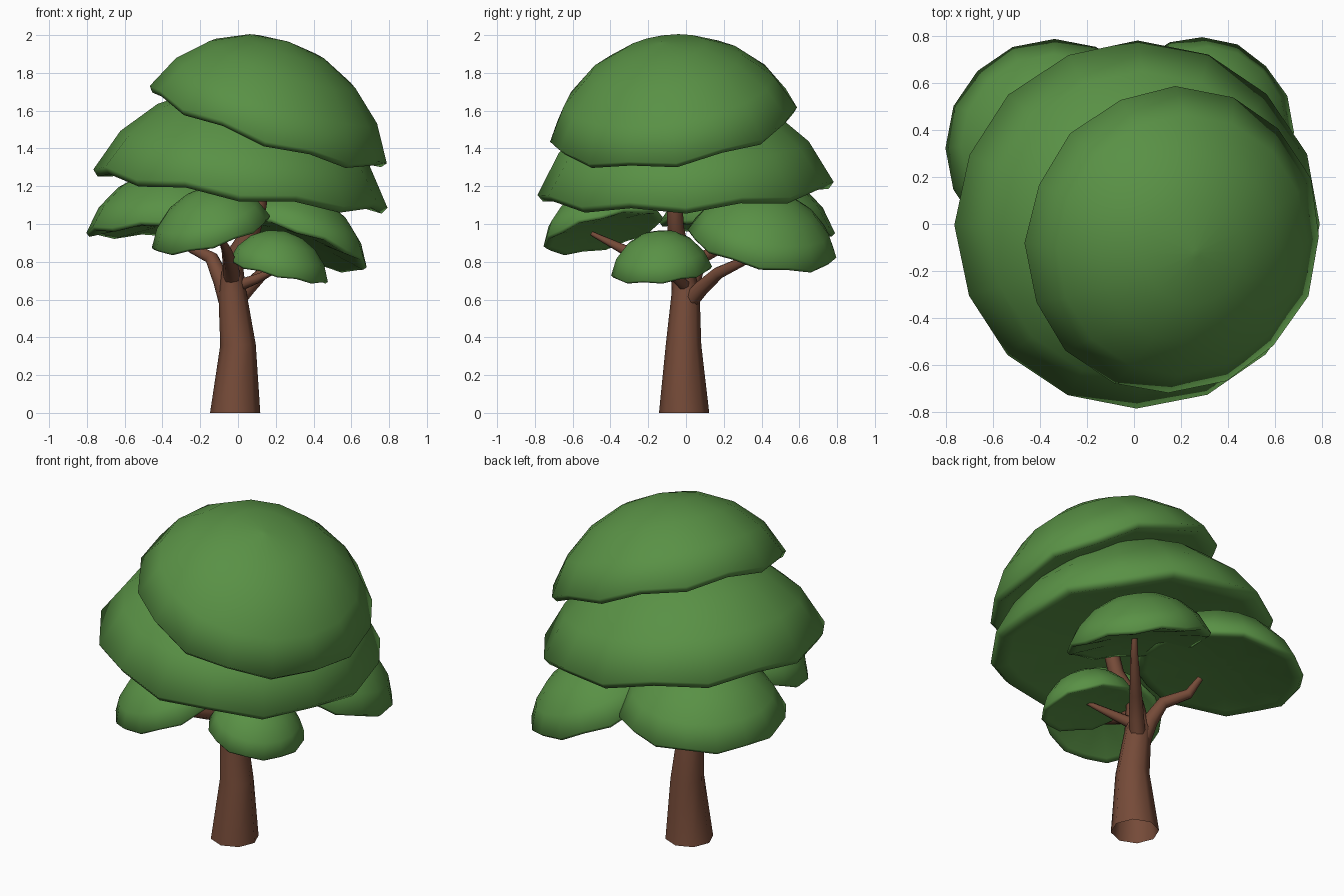
import bpy, bmesh, math
from mathutils import Vector

if "Cube" in bpy.data.objects:
    bpy.data.objects.remove(bpy.data.objects["Cube"])


def material(name, rgb):
    m = bpy.data.materials.new(name)
    m.diffuse_color = (*rgb, 1)
    m.use_nodes = True
    m.node_tree.nodes["Principled BSDF"].inputs["Base Color"].default_value = m.diffuse_color
    return m


GREEN = material("leaf green", (0.1, 0.283, 0.06))
BROWN = material("bark brown", (0.18, 0.07, 0.04))


def skin(name, rings, mat, angle, foot=True):
    """Join equal rings of points into a smooth-shaded body."""
    bm = bmesh.new()
    loops = [[bm.verts.new(p) for p in ring] for ring in rings]
    n = len(loops[0])
    for a, b in zip(loops, loops[1:]):
        for i in range(n):
            j = (i + 1) % n
            bm.faces.new((a[i], a[j], b[j], b[i]))
    if foot:
        bm.faces.new(loops[0][::-1])
    bm.faces.new(loops[-1])
    bmesh.ops.recalc_face_normals(bm, faces=bm.faces)
    mesh = bpy.data.meshes.new(name)
    bm.to_mesh(mesh)
    bm.free()
    mesh.materials.append(mat)
    ob = bpy.data.objects.new(name, mesh)
    bpy.context.collection.objects.link(ob)
    bpy.ops.object.select_all(action='DESELECT')
    ob.select_set(True)
    bpy.context.view_layer.objects.active = ob
    bpy.ops.object.shade_smooth_by_angle(angle=math.radians(angle))
    return ob


def canopy(name, centre, r, h, slope, sides=16):
    """Tilted leaf cap: spherical top, zigzag rim, thin lip, slightly hollow underside."""
    # underside centre -> lip -> rim: (radius, height, zigzag)
    prof = [(0.05 * r, 0.03 * r, 0), (0.5 * r, 0.02 * r, 0.2), (0.87 * r, -0.03 * r, 1),
            (0.965 * r, -0.045 * r, 1), (r, 0, 1)]
    ball = (r * r + h * h) / (2 * h)
    rim = math.acos((ball - h) / ball)
    for f in (0.76, 0.51, 0.27, 0.02):
        prof.append((ball * math.sin(rim * f), ball * math.cos(rim * f) - ball + h, 0))
    axis = Vector((-slope[0], -slope[1], 1)).normalized()
    q = Vector((0, 0, 1)).rotation_difference(axis)
    rings = []
    for pr, pz, wave in prof:
        # the crown leans less than the rim does
        lean = Vector((axis.x, axis.y * 0.3, 0)) * -0.28 * max(pz, 0)
        ring = []
        for i in range(sides):
            a = math.tau * i / sides
            dz = 0.022 * r * wave * (1 if i % 2 else -1)
            local = Vector((pr * math.cos(a), pr * math.sin(a), pz + dz))
            ring.append(Vector(centre) + q @ local + lean)
        rings.append(ring)
    return skin(name, rings, GREEN, 110)


def limb(name, path, sides=8, foot=True):
    """Tapered tube through (x, y, z, radius) points."""
    pts = [Vector(p[:3]) for p in path]
    rings = []
    for k, p in enumerate(pts):
        d = pts[min(k + 1, len(pts) - 1)] - pts[max(k - 1, 0)]
        if p.z == 0:
            d = Vector((0, 0, 1))      # flat foot on the ground
        q = Vector((0, 0, 1)).rotation_difference(d.normalized())
        rad = path[k][3]
        rings.append([p + q @ Vector((rad * math.cos(math.tau * i / sides),
                                      rad * math.sin(math.tau * i / sides), 0))
                      for i in range(sides)])
    return skin(name, rings, BROWN, 50, foot)


# leaf domes
canopy("top_canopy", (0.165, -0.068, 1.54), 0.66, 0.45, (-0.33, 0.146))
canopy("middle_canopy", (0.015, -0.003, 1.205), 0.785, 0.52, (-0.13, 0.045))
canopy("back_left_canopy", (-0.34, 0.325, 0.99), 0.465, 0.31, (0.06, -0.06))
canopy("back_right_canopy", (0.305, 0.405, 0.905), 0.4, 0.275, (-0.34, -0.2))
canopy("front_left_canopy", (-0.145, -0.44, 0.965), 0.325, 0.23, (0.28, 0.25))
canopy("small_right_canopy", (0.215, -0.13, 0.757), 0.268, 0.21, (-0.22, 0.09))

# trunk, open underneath
limb("trunk", [(-0.015, -0.01, 0, 0.133), (0.0, -0.013, 0.36, 0.094), (-0.03, -0.002, 0.64, 0.074),
               (-0.025, -0.025, 0.82, 0.05), (0.08, -0.055, 0.98, 0.044),
               (0.11, -0.06, 1.1, 0.042), (0.14, -0.05, 1.35, 0.035)], foot=False)

# branches
limb("back_left_branch", [(-0.045, 0.01, 0.58, 0.055), (-0.085, 0.03, 0.7, 0.047), (-0.14, 0.08, 0.82, 0.036),
                          (-0.24, 0.18, 0.87, 0.029), (-0.28, 0.23, 0.96, 0.018)])
limb("back_right_branch", [(-0.01, 0.02, 0.59, 0.045), (0.05, 0.08, 0.66, 0.042),
                           (0.13, 0.17, 0.74, 0.034), (0.3, 0.36, 0.83, 0.022), (0.34, 0.41, 0.92, 0.015)])
limb("front_branch", [(-0.03, -0.01, 0.7, 0.05), (-0.04, -0.12, 0.78, 0.04),
                      (-0.06, -0.32, 0.86, 0.027), (-0.1, -0.5, 0.95, 0.012)])
limb("small_right_branch", [(-0.01, 0.0, 0.67, 0.035), (0.1, -0.05, 0.71, 0.026),
                            (0.25, -0.13, 0.78, 0.01)])
